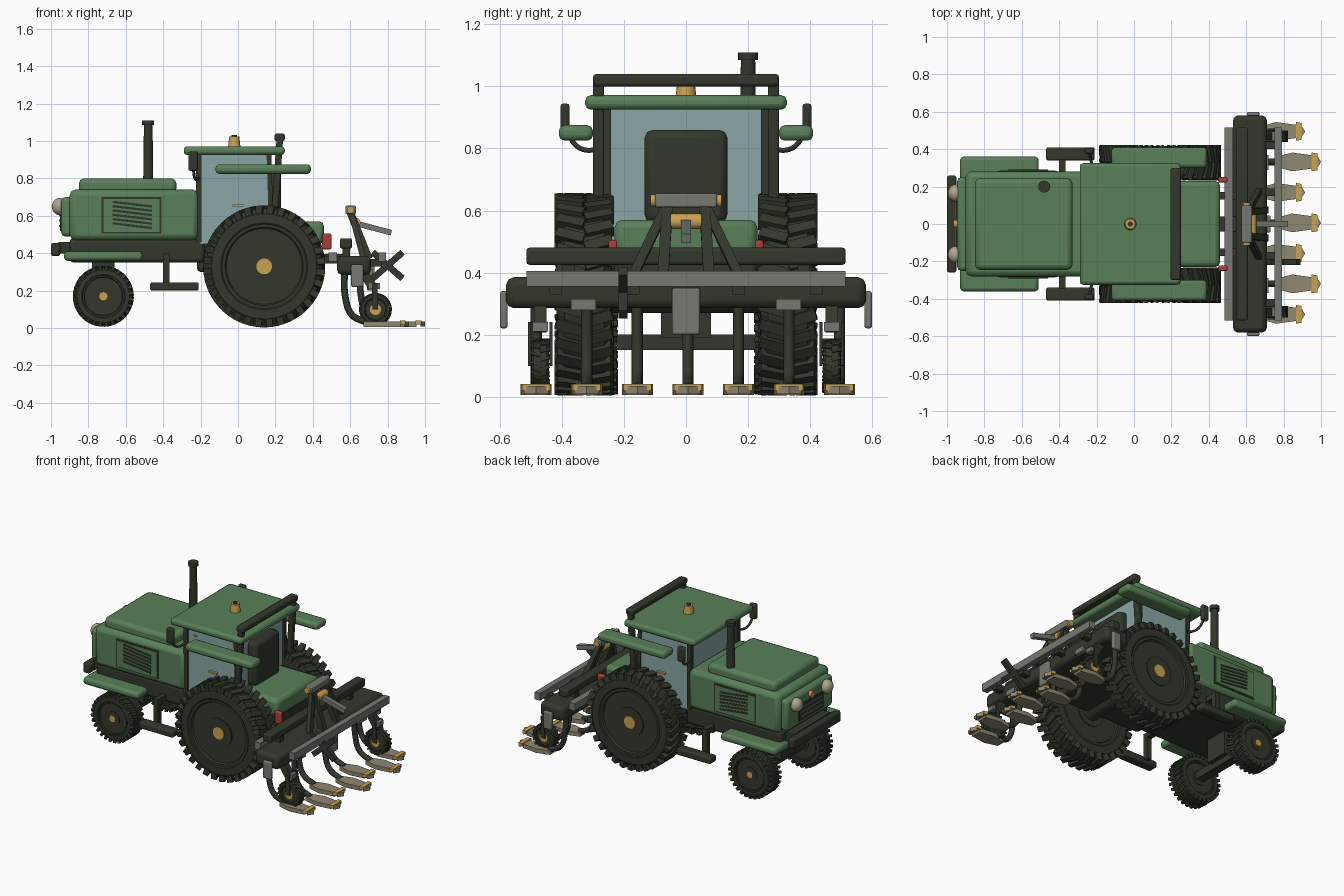
import bpy, bmesh, math
from mathutils import Vector, Matrix

cube = bpy.data.objects.get("Cube")
if cube:
    bpy.data.objects.remove(cube, do_unlink=True)


def material(name, r, g, b):
    m = bpy.data.materials.new(name)
    m.use_nodes = True
    m.diffuse_color = (r, g, b, 1)
    m.node_tree.nodes["Principled BSDF"].inputs["Base Color"].default_value = (r, g, b, 1)
    return m


green = material("leaf green", .1, .215, .1)
dark = material("dark olive", .033, .039, .025)
glass = material("pale blue glass", .25, .39, .38)
gray = material("steel gray", .18, .19, .165)
tan = material("worn tan", .28, .245, .17)
yellow = material("amber", .6, .36, .08)
red = material("lamp red", .4, .05, .045)
cream = material("lamp cream", .42, .38, .27)


def finish(name, mat, bm, bevel=0.0):
    bmesh.ops.recalc_face_normals(bm, faces=bm.faces)
    mesh = bpy.data.meshes.new(name)
    bm.to_mesh(mesh)
    bm.free()
    mesh.materials.append(mat)
    ob = bpy.data.objects.new(name, mesh)
    bpy.context.collection.objects.link(ob)
    if bevel:
        mod = ob.modifiers.new("rounded edges", 'BEVEL')
        mod.width, mod.segments = bevel, 2
    return ob


def box(name, mat, x, y, z, bevel=0.0, pair=False):
    """Box from ranges; pair also builds it on the other side."""
    bm = bmesh.new()
    size = [r[1] - r[0] for r in (x, y, z)]
    mid = [sum(r) / 2 for r in (x, y, z)]
    bmesh.ops.create_cube(bm, size=1, matrix=Matrix.Translation(mid) @ Matrix.Diagonal((*size, 1)))
    finish(name, mat, bm, bevel)
    if pair:
        box(name + "_mirrored", mat, x, (-y[1], -y[0]), z, bevel)


def frame(p, q):
    """Matrix at the middle of p-q with local z along it."""
    p, q = Vector(p), Vector(q)
    d = (q - p).normalized()
    side = Vector((1, 0, 0)) if abs(d.y) > .9 else Vector((0, 1, 0))
    x = side.cross(d).normalized()
    rot = Matrix((x, d.cross(x), d)).transposed().to_4x4()
    return Matrix.Translation((p + q) / 2) @ rot, (q - p).length


def beam(name, mat, p, q, thick, width, bevel=0.0):
    m, length = frame(p, q)
    bm = bmesh.new()
    bmesh.ops.create_cube(bm, size=1, matrix=m @ Matrix.Diagonal((thick, width, length, 1)))
    return finish(name, mat, bm, bevel)


def rod(name, mat, p, q, r, r_end=None, sides=20):
    m, length = frame(p, q)
    bm = bmesh.new()
    bmesh.ops.create_cone(bm, cap_ends=True, segments=sides, radius1=r,
                          radius2=r if r_end is None else r_end, depth=length, matrix=m)
    return finish(name, mat, bm)


def lathe(name, mat, center, profile, sides=48):
    """Turn (radius, offset) points round the y axis."""
    bm = bmesh.new()
    c = Vector(center)
    rings = []
    for r, t in profile:
        angles = [math.tau * i / sides for i in range(sides)]
        rings.append([bm.verts.new(c + Vector((r * math.cos(a), t, r * math.sin(a)))) for a in angles])
    for a, b in zip(rings, rings[1:]):
        for i in range(sides):
            j = (i + 1) % sides
            bm.faces.new((a[i], a[j], b[j], b[i]))
    bm.faces.new(rings[0])
    bm.faces.new(rings[-1])
    return finish(name, mat, bm)


def wheel(name, x, y, z, r, half, lugs, hub):
    """Tyre with stepped rim, staggered slanted lugs and an amber hub."""
    body = r * .95
    outer = [(r * .62, .8), (r * .64, .92), (r * .69, .92), (r * .71, .97), (r * .86, .95), (body, .7)]
    prof = [(a, -t * half) for a, t in outer] + [(a, t * half) for a, t in reversed(outer)]
    lathe(name + "_tyre", dark, (x, y, z), prof)
    rod(name + "_hub", yellow, (x, y - half * .93, z), (x, y + half * .93, z), hub)
    rod(name + "_rim", dark, (x, y - half * .87, z), (x, y + half * .87, z), r * .3)
    bm = bmesh.new()
    for side in (-1, 1):
        for i in range(lugs):
            turn = Matrix.Rotation(math.tau * (i + side * .25) / lugs, 4, 'Y')
            place = Matrix.Translation((r * .93, side * half * .5, 0))
            slant = Matrix.Rotation(side * .3, 4, 'X')
            size = Matrix.Diagonal((r * .13, half, r * .11, 1))
            bmesh.ops.create_cube(bm, size=1, matrix=Matrix.Translation((x, y, z)) @ turn @ place @ slant @ size)
    finish(name + "_lugs", dark, bm)


def prism(name, mat, points, z0, z1):
    bm = bmesh.new()
    face = bm.faces.new([bm.verts.new((px, py, z0)) for px, py in points])
    top = bmesh.ops.extrude_face_region(bm, geom=[face])["geom"]
    bmesh.ops.translate(bm, vec=(0, 0, z1 - z0), verts=[v for v in top if isinstance(v, bmesh.types.BMVert)])
    return finish(name, mat, bm)


def tube(name, mat, points, r):
    cu = bpy.data.curves.new(name, 'CURVE')
    cu.dimensions, cu.bevel_depth, cu.bevel_resolution, cu.use_fill_caps = '3D', r, 2, True
    sp = cu.splines.new('BEZIER')
    sp.bezier_points.add(len(points) - 1)
    for b, p in zip(sp.bezier_points, points):
        b.co = p
        b.handle_left_type = b.handle_right_type = 'AUTO'
    cu.materials.append(mat)
    bpy.context.collection.objects.link(bpy.data.objects.new(name, cu))


# Chassis, hood and front end
box("front_chassis", dark, (-.9, -.18), (-.26, .26), (.35, .48), .02)
box("rear_chassis", dark, (-.22, .44), (-.23, .23), (.3, .48), .02)
box("hood", green, (-.9, -.21), (-.28, .28), (.47, .74), .03)
box("hood_top", green, (-.85, -.33), (-.245, .245), (.72, .8), .025)
box("nose", green, (-.945, -.88), (-.25, .25), (.49, .7), .02)
box("bumper", dark, (-1, -.95), (-.26, .26), (.385, .455), .012)
box("bumper_mount", dark, (-.96, -.88), (-.2, .2), (.4, .46))
box("front_fender", green, (-.93, -.51), (.2, .36), (.36, .41), .018, True)
box("grille", dark, (-.953, -.94), (-.13, .13), (.52, .63))
for i in range(3):
    z = .54 + i * .03
    box("grille_slat", gray, (-.958, -.95), (-.12, .12), (z, z + .01))
rod("nose_lamp", yellow, (-.965, 0, .66), (-.94, 0, .66), .022)
for s in (-1, 1):
    bm = bmesh.new()
    shape = Matrix.Translation((-.955, s * .165, .65)) @ Matrix.Diagonal((.04, .046, .046, 1))
    bmesh.ops.create_uvsphere(bm, u_segments=20, v_segments=12, radius=1, matrix=shape)
    finish("headlight", cream, bm)
    for i in range(6):
        z = .675 - i * .023
        beam("louver", dark, (-.67, s * .285, z), (-.46, s * .285, z - .025), .012, .012)
box("vent_frame", dark, (-.73, -.41), (.275, .283), (.505, .7), 0, True)
box("vent_panel", green, (-.72, -.42), (.278, .287), (.515, .69), 0, True)
rod("exhaust", dark, (-.48, .2, .78), (-.48, .2, 1.1), .027, .023)
rod("exhaust_cap", dark, (-.48, .2, 1.085), (-.48, .2, 1.11), .032)

# Cab
box("cab_glass", glass, (-.2, .17), (-.26, .26), (.45, .94))
box("roof", green, (-.29, .25), (-.325, .325), (.925, .972), .018)
box("front_pillar", dark, (-.225, -.195), (.24, .268), (.46, .94), 0, True)
for s in (-1, 1):
    beam("rear_pillar", dark, (.18, s * .255, .47), (.165, s * .255, .94), .025, .025)
    beam("roll_post", dark, (.195, s * .282, .6), (.225, s * .282, 1.03), .035, .035, .006)
    tube("mirror_arm", dark, [(-.21, s * .26, .8), (-.23, s * .34, .8), (-.24, s * .39, .86)], .008)
box("roll_bar", dark, (.195, .25), (-.3, .3), (1, 1.04), .01)
box("mirror", dark, (-.265, -.215), (.375, .405), (.84, .945), .01, True)
box("side_plank", green, (-.12, .39), (.3, .41), (.825, .875), .018, True)
box("door_handle", yellow, (-.03, .03), (.26, .275), (.65, .66), 0, True)
box("window_latch", yellow, (-.15, -.13), (.26, .268), (.865, .873), 0, True)
box("seat_back", dark, (.14, .23), (-.133, .133), (.56, .86), .025)
rod("beacon", yellow, (-.02, 0, .96), (-.02, 0, 1.025), .034, .027)
rod("beacon_cap", dark, (-.02, 0, 1.024), (-.02, 0, 1.032), .014)
box("rear_deck", green, (.15, .46), (-.23, .23), (.45, .57), .025)
box("tail_lamp", red, (.45, .5), (.222, .25), (.42, .505), .008, True)

# Steps, axles and wheels
box("step", dark, (-.47, -.21), (.34, .41), (.2, .245), .01, True)
box("step_post", dark, (-.4, -.365), (.31, .345), (.22, .4), 0, True)
box("step_bracket", dark, (-.4, -.365), (.18, .345), (.365, .4), 0, True)
box("front_axle", dark, (-.75, -.69), (-.25, .25), (.15, .2))
box("axle_mount", dark, (-.78, -.66), (-.08, .08), (.19, .36))
rod("rear_axle", dark, (.14, -.3, .33), (.14, .3, .33), .06)
for s in (-1, 1):
    wheel("front_wheel", -.72, s * .28, .17, .163, .06, 28, .022)
    wheel("rear_wheel", .14, s * .328, .33, .327, .092, 32, .042)

# Cultivator frame
box("main_beam", dark, (.53, .71), (-.58, .58), (.285, .385), .025)
box("upper_bar", dark, (.545, .61), (-.515, .515), (.425, .48), .01)
box("upper_bar_post", dark, (.56, .6), (.36, .4), (.38, .43), 0, True)
box("front_rail", gray, (.485, .53), (-.515, .515), (.355, .405))
box("rear_rail", gray, (.75, .79), (-.515, .515), (.355, .405))
box("rail_bracket", dark, (.68, .77), (.15, .19), (.33, .37), 0, True)
box("outer_rail_bracket", dark, (.68, .77), (.4, .44), (.33, .37), 0, True)
box("end_plate", gray, (.605, .67), (.575, .6), (.22, .34), .008, True)
box("lower_link", dark, (.4, .55), (.13, .17), (.345, .385), 0, True)
box("top_block", gray, (.575, .63), (-.1, .1), (.61, .655), .006)
rod("top_pin", yellow, (.602, -.115, .632), (.602, .115, .632), .02)
rod("link_pin", yellow, (.63, -.05, .565), (.63, .05, .565), .025)
beam("top_link", gray, (.61, 0, .565), (.82, 0, .51), .03, .032)
beam("drawbar", dark, (.42, 0, .37), (.56, 0, .37), .05, .08)
for s in (-1, 1):
    beam("mast_leg", dark, (.6, s * .06, .62), (.7, s * .075, .37), .04, .035)
    beam("mast_brace", dark, (.61, s * .07, .6), (.67, s * .18, .37), .03, .03)
    beam("cross_rod", dark, (.72, -.203, .335 + s * .07), (.88, -.203, .335 - s * .07), .035, .03)
    # Gauge wheel on its fork
    wheel("gauge_wheel", .735, s * .47, .1, .088, .03, 18, .03)
    beam("gauge_arm", dark, (.66, s * .47, .31), (.72, s * .47, .22), .05, .04)
    box("gauge_yoke", gray, (.7, .76), (s * .47 - .025, s * .47 + .025), (.21, .24))
    for t in (-.035, .035):
        beam("gauge_fork", dark, (.73, s * .47 + t, .24), (.735, s * .47 + t, .1), .03, .01)
box("center_bracket", gray, (.69, .73), (-.045, .045), (.2, .35), .006)
box("beam_clamp", gray, (.69, .72), (.29, .37), (.28, .315), 0, True)

# Seven tines, every second one set further back
for i in range(-3, 4):
    y = i * .163 + .006
    dx = 0 if i % 2 else .085
    path = [(.57, .33), (.575, .16), (.61, .07), (.69, .03)]
    tube("tine_shank", dark, [(px + dx, y, pz) for px, pz in path], .018)
    half = [(.67, .025), (.76, .05), (.87, .035)]
    outline = half + [(px, -py) for px, py in reversed(half)]
    prism("share", tan, [(px + dx, y + py) for px, py in outline], .006, .034)
    strip = [(.865, -.05), (.895, -.045), (.895, .045), (.865, .05)]
    prism("share_edge", yellow, [(px + dx, y + py) for px, py in strip], .02, .04)
    prism("share_tip", tan, [(.89 + dx, y - .04), (.915 + dx, y), (.89 + dx, y + .04)], .008, .034)

# Smooth rounded surfaces while keeping edges crisp
for ob in bpy.context.scene.objects:
    ob.select_set(ob.type == 'MESH')
    if ob.type == 'MESH':
        bpy.context.view_layer.objects.active = ob
bpy.ops.object.shade_smooth_by_angle(angle=math.radians(35))
